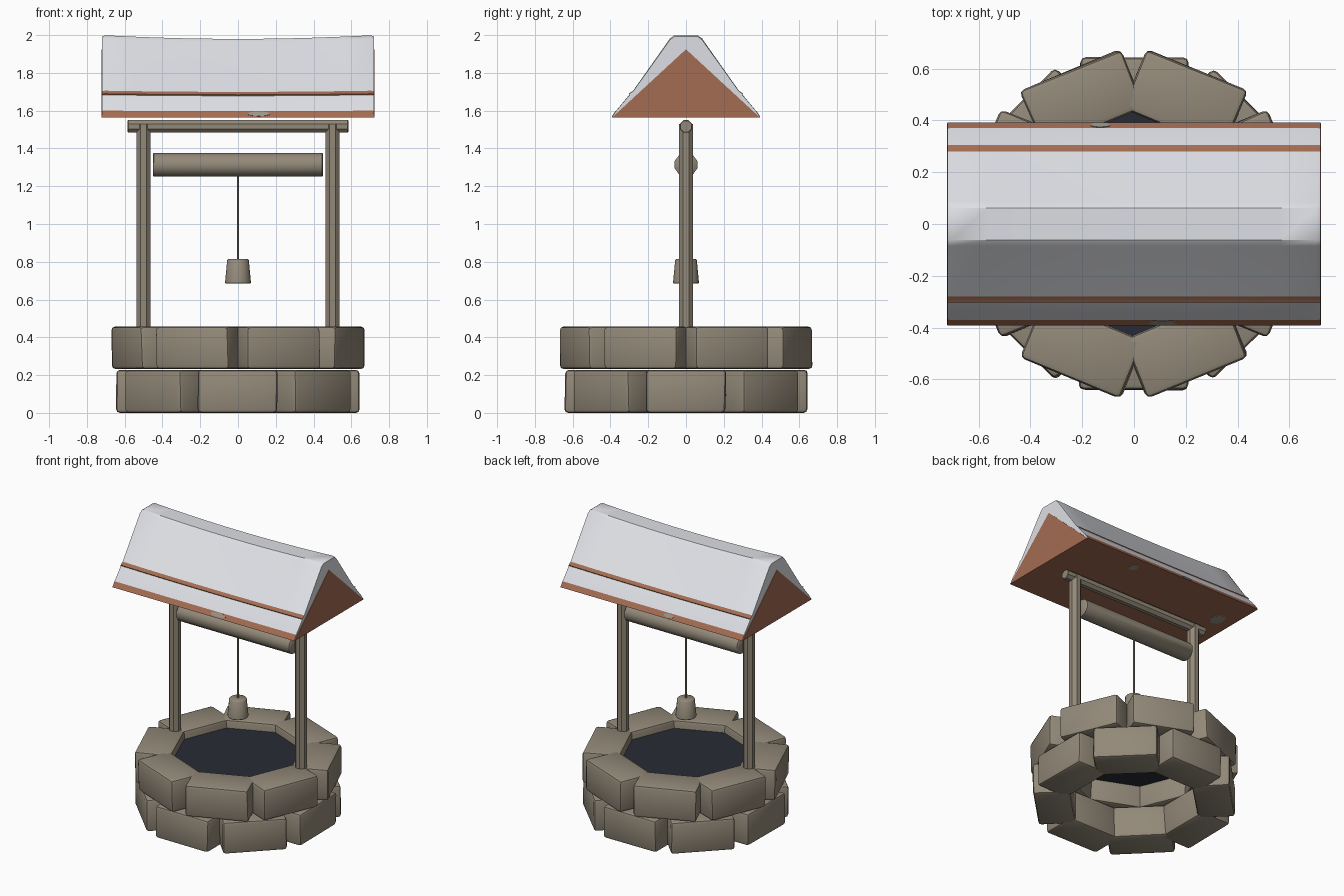
import bpy, bmesh, math, random
from mathutils import Matrix, Vector

if "Cube" in bpy.data.objects:
    bpy.data.objects.remove(bpy.data.objects["Cube"])

random.seed(4)
PI = math.pi


def mat(name, rgb):
    m = bpy.data.materials.new(name)
    m.diffuse_color = (*rgb, 1)
    m.use_nodes = True
    m.node_tree.nodes["Principled BSDF"].inputs["Base Color"].default_value = m.diffuse_color
    return m


STONE = mat("weathered_taupe", (0.29, 0.25, 0.19))
BROWN = mat("roof_brown", (0.37, 0.15, 0.085))
SNOW = mat("snow_white", (0.73, 0.74, 0.78))
WATER = mat("dark_water", (0.022, 0.024, 0.036))
PATCH = mat("worn_grey", (0.33, 0.30, 0.25))


def finish(bm, name, mats, smooth=None):
    bmesh.ops.recalc_face_normals(bm, faces=bm.faces[:])
    me = bpy.data.meshes.new(name)
    bm.to_mesh(me)
    bm.free()
    ob = bpy.data.objects.new(name, me)
    bpy.context.collection.objects.link(ob)
    for m in mats:
        me.materials.append(m)
    if smooth:
        bpy.ops.object.select_all(action='DESELECT')
        ob.select_set(True)
        bpy.context.view_layer.objects.active = ob
        bpy.ops.object.shade_smooth_by_angle(angle=math.radians(smooth))
    return ob


def rod(name, centre, length, r1, r2, sides, m, axis='Z', turn=0.0, smooth=None, bevel=0):
    """Cylinder or cone along z or x."""
    bm = bmesh.new()
    bmesh.ops.create_cone(bm, cap_ends=True, segments=sides, radius1=r1, radius2=r2, depth=length,
                          matrix=Matrix.Rotation(turn, 4, 'Z'))
    if bevel:
        caps = [e for e in bm.edges if abs(e.verts[0].co.z - e.verts[1].co.z) < 1e-5]
        bmesh.ops.bevel(bm, geom=caps, offset=bevel, segments=1, affect='EDGES')
    rot = Matrix.Rotation(PI / 2, 4, 'Y') if axis == 'X' else Matrix()
    bm.transform(Matrix.Translation(centre) @ rot)
    return finish(bm, name, [m], smooth)


# stone rings: eight bevelled blocks per course, second course turned half a block
def stone_ring(name, z0, z1, offset):
    for i in range(8):
        bm = bmesh.new()
        bmesh.ops.create_cube(bm, size=1)
        for v in bm.verts:
            v.co = Vector((v.co.x * 0.245, v.co.y * 0.42, v.co.z * (z1 - z0)))
            v.co += Vector([random.uniform(-0.004, 0.004) for _ in range(2)] + [0])
        bmesh.ops.bevel(bm, geom=bm.edges[:], offset=0.02, segments=2,
                        profile=0.5, affect='EDGES')
        bm.transform(Matrix.Rotation(offset + i * PI / 4, 4, 'Z')
                     @ Matrix.Translation((0.52, 0, (z0 + z1) / 2)))
        finish(bm, f"{name}_{i + 1}", [STONE], 30)


stone_ring("lower_stone", 0.0, 0.228, 0)
stone_ring("upper_stone", 0.232, 0.457, PI / 8)

# water surface
rod("water", (0, 0, 0.395), 0.01, 0.46, 0.46, 16, WATER)

# posts, cross beam and winding roller
R8 = 0.0375 / math.cos(PI / 8)
for side, x in (("left", -0.5), ("right", 0.5)):
    rod(f"{side}_post", (x, 0, 0.885), 1.29, R8, R8, 8, STONE, turn=PI / 8)
rod("cross_beam", (0, 0, 1.517), 1.17, 0.0355, 0.0355, 8, STONE, 'X', turn=PI / 8, bevel=0.004)
rod("roller", (0, 0, 1.314), 0.9, 0.063, 0.063, 10, STONE, 'X', turn=PI / 2, smooth=45, bevel=0.004)

# rope and bucket
rod("rope", (0, 0, 1.04), 0.5, 0.005, 0.005, 6, STONE)
rod("bucket", (0, 0, 0.749), 0.13, 0.069, 0.057, 12, STONE, smooth=45, bevel=0.004)

# roof: half profile (y, z) mirrored, lofted along x with a sagging ridge
HALF = [(0.393, 1.565), (0.370, 1.600), (0.300, 1.684), (0.303, 1.690),
        (0.280, 1.706), (0.085, 1.983), (0.062, 2.0)]
PROFILE = [(-y, z) for y, z in HALF] + HALF[::-1]
BROWN_STRIPS = {0, 2, 3}
n, h = len(PROFILE), len(HALF)
bm = bmesh.new()
rings = []
xs = [-0.72, -0.705] + [-0.705 + 1.41 * i / 10 for i in range(1, 10)] + [0.705, 0.72]
for x in xs:
    sag = 0.02 * (1 - (x / 0.72) ** 2)
    ring = []
    for y, z in PROFILE:
        t = (z - 1.565) / 0.435
        pull = 0.008 * t if abs(x) > 0.71 else 0     # softened end corners
        ring.append(bm.verts.new((x, y * (1 - pull), z - sag * t - pull)))
    rings.append(ring)
for a, b in zip(rings, rings[1:]):
    for j in range(n):
        f = bm.faces.new((a[j], a[(j + 1) % n], b[(j + 1) % n], b[j]))
        strip = min(j, n - 2 - j)
        f.material_index = 1 if j == n - 1 or strip in BROWN_STRIPS else 0
for ring in (rings[0], rings[-1]):
    bm.faces.new(ring).material_index = 0
finish(bm, "roof", [SNOW, BROWN], 35)

# brown gable boards showing under the snow
for side, s in (("left", -1), ("right", 1)):
    bm = bmesh.new()
    tri = [(-0.39, 1.565), (0.39, 1.565), (0, 1.925)]
    inner = [bm.verts.new((s * 0.718, y, z)) for y, z in tri]
    outer = [bm.verts.new((s * 0.723, y, z)) for y, z in tri]
    bm.faces.new(inner)
    bm.faces.new(outer)
    for i in range(3):
        k = (i + 1) % 3
        bm.faces.new((inner[i], inner[k], outer[k], outer[i]))
    finish(bm, f"{side}_gable_board", [BROWN])


# worn patches on the eaves and the underside
def patch(name, centre, rx, ry, tilt=0.0):
    bm = bmesh.new()
    bmesh.ops.create_cone(bm, cap_ends=True, segments=10, radius1=1, radius2=1, depth=0.004,
                          matrix=Matrix.Diagonal((1, 1, 1, 1)))
    bm.transform(Matrix.Translation(centre) @ Matrix.Rotation(tilt, 4, 'X')
                 @ Matrix.Diagonal((rx, ry, 1, 1)))
    finish(bm, name, [PATCH])


SLOPE = math.atan2(0.035, 0.023)
patch("front_eave_patch", (0.11, -0.3815, 1.5825), 0.06, 0.015, SLOPE)
patch("back_eave_patch", (-0.13, 0.3815, 1.5825), 0.04, 0.015, -SLOPE)
patch("underside_patch_1", (0.246, 0.29, 1.565), 0.03, 0.035)
patch("underside_patch_2", (-0.605, 0.124, 1.565), 0.045, 0.06)
